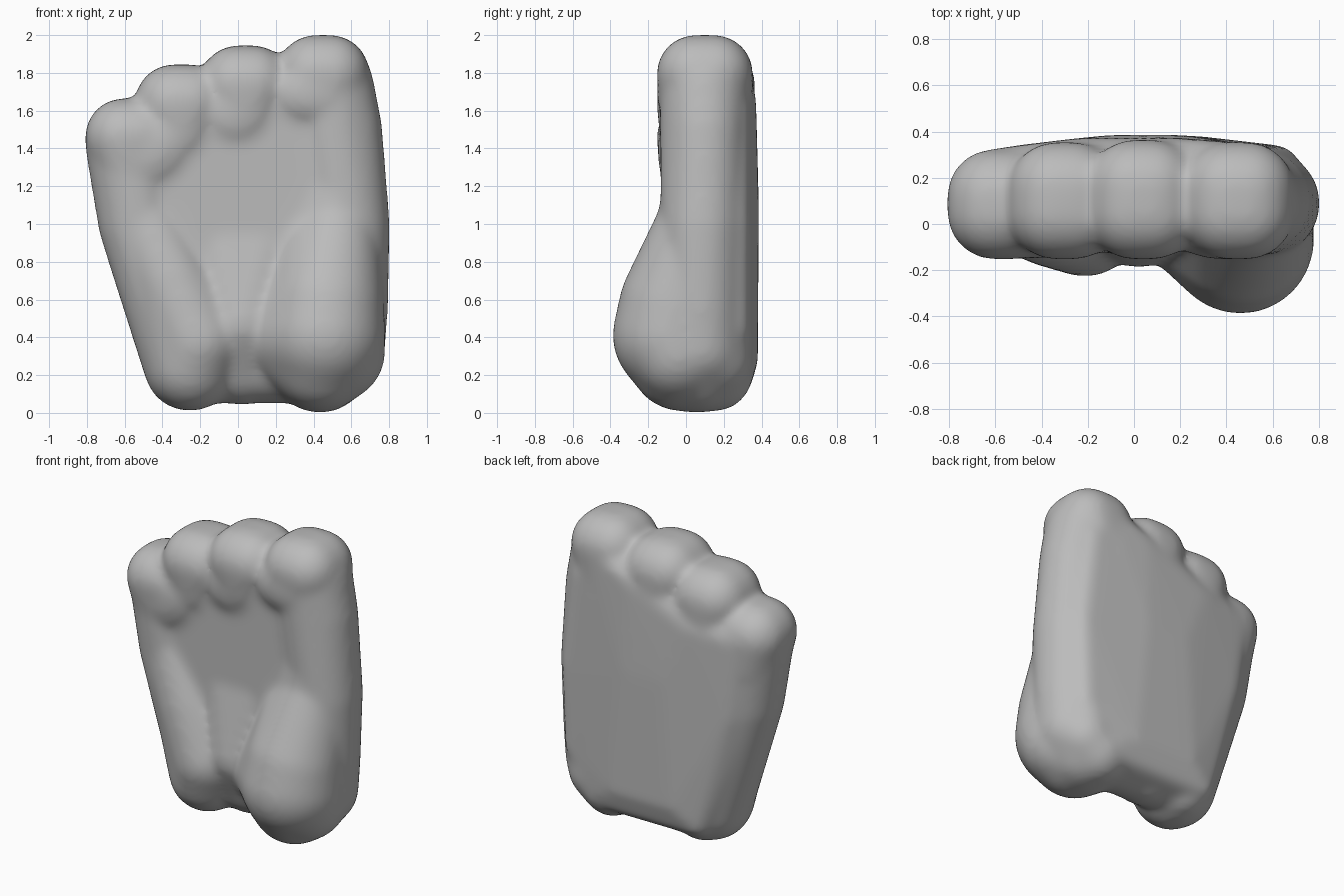
import bpy, bmesh
from mathutils import Matrix, Vector

if "Cube" in bpy.data.objects:
    bpy.data.objects.remove(bpy.data.objects["Cube"])

grey = bpy.data.materials.new("light_grey")
grey.use_nodes = True
colour = (0.5, 0.5, 0.5, 1)
grey.diffuse_color = colour
grey.node_tree.nodes["Principled BSDF"].inputs["Base Color"].default_value = colour

paw_bm = bmesh.new()


def absorb(bm):
    """Add a finished shell to the paw."""
    tmp = bpy.data.meshes.new("tmp")
    bm.to_mesh(tmp)
    bm.free()
    paw_bm.from_mesh(tmp)
    bpy.data.meshes.remove(tmp)


def blend(*balls):
    """Rounded solid stretched over balls given as (x, y, z, radius)."""
    bm = bmesh.new()
    for x, y, z, r in balls:
        bmesh.ops.create_uvsphere(bm, u_segments=32, v_segments=20, radius=r,
                                  matrix=Matrix.Translation((x, y, z)))
    hull = bmesh.ops.convex_hull(bm, input=bm.verts)
    junk = {g for g in hull["geom_interior"] + hull["geom_unused"]
            if isinstance(g, bmesh.types.BMVert)}
    bmesh.ops.delete(bm, geom=list(junk), context='VERTS')
    bmesh.ops.recalc_face_normals(bm, faces=bm.faces)
    absorb(bm)


def pad(x, z, front, size, tilt=0):
    """Oval cushion whose frontmost point lies at y = front."""
    bm = bmesh.new()
    m = (Matrix.Translation((x, front + size[1], z)) @ Matrix.Rotation(tilt, 4, 'Y')
         @ Matrix.Diagonal(Vector(size).to_4d()))
    bmesh.ops.create_uvsphere(bm, u_segments=32, v_segments=20, radius=1, matrix=m)
    absorb(bm)


# Palm slab: rounded outline first, then the gently arched back
blend((-.575, .105, 1.42, .2), (-.52, .105, .98, .2), (-.26, .12, .25, .2),
      (.42, .12, .25, .2), (.56, .11, .47, .2), (.59, .105, 1.0, .2),
      (.55, .105, 1.5, .2), (.46, .105, 1.76, .2),
      (-.57, .24, 1.44, .09), (-.50, .25, .95, .09), (-.28, .26, .18, .09),
      (.45, .26, .18, .09), (.60, .25, .45, .09), (.62, .25, 1.0, .09),
      (.55, .25, 1.6, .09), (.44, .26, 1.78, .09),
      (-.25, .31, 1.48, .06), (.2, .31, 1.68, .06), (-.1, .325, 1.1, .06),
      (.2, .325, 1.1, .06), (-.15, .32, .28, .06), (.28, .32, .28, .06))

# Rounded side rims
blend((-.58, .09, 1.42, .23), (-.52, .09, 1.0, .22))
blend((-.52, .09, 1.0, .22), (-.41, .09, .62, .21), (-.26, .08, .25, .24),
      (-.24, .15, .2, .18))
blend((.58, .09, 1.0, .225), (.545, .10, 1.5, .22), (.48, .10, 1.73, .24))
blend((.58, .09, 1.0, .225), (.57, .08, .55, .225), (.55, .08, .35, .23),
      (.44, .07, .25, .25), (.42, .16, .2, .19), (.52, .16, .28, .19))

# Big heel cushion on the left
blend((.46, -.07, .41, .32), (.25, .03, .41, .25), (.36, 0, .38, .28),
      (.43, .04, .26, .26), (.44, -.03, .28, .27), (.52, -.04, .32, .26),
      (.47, -.05, .57, .305), (.38, 0, .62, .25), (.52, .05, .95, .23),
      (.42, .08, .95, .21))
blend((.52, .06, .95, .22), (.40, .09, .95, .21), (.54, .09, 1.25, .21))

# Smaller heel cushion on the right
blend((-.21, 0, .38, .23), (-.14, .03, .42, .21), (-.25, .05, .25, .24),
      (-.35, .03, .7, .22), (-.28, .06, .7, .2), (-.52, .09, 1.08, .21))

# Web between the heel cushions
blend((.02, .01, .47, .2), (.02, .12, .24, .2), (-.1, .1, .95, .19), (.15, .1, .95, .19))

# Toes: x, top height and depth of the back
for x, top, back in ((.45, 2.0, .15), (.04, 1.945, .16), (-.30, 1.845, .15),
                     (-.565, 1.665, .12)):
    blend(*((x + dx, y, top - .205, .205) for dx in (-.04, .04) for y in (.05, back)),
          (x, .06, top - .36, .2), (x, back, top - .40, .2))

# Toe cushions
pad(.40, 1.69, -.155, (.23, .1, .17))
pad(-.01, 1.59, -.14, (.20, .1, .19))
pad(-.45, 1.39, -.15, (.28, .1, .19), -.7)

# Fuse everything into one soft surface
mesh = bpy.data.meshes.new("paw")
paw_bm.to_mesh(mesh)
paw_bm.free()
mesh.materials.append(grey)
paw = bpy.data.objects.new("paw", mesh)
bpy.context.collection.objects.link(paw)
remesh = paw.modifiers.new("Fuse", 'REMESH')
remesh.mode = 'VOXEL'
remesh.voxel_size = 0.018
remesh.use_smooth_shade = True
smooth = paw.modifiers.new("Soften", 'SMOOTH')
smooth.factor = 0.5
smooth.iterations = 30
